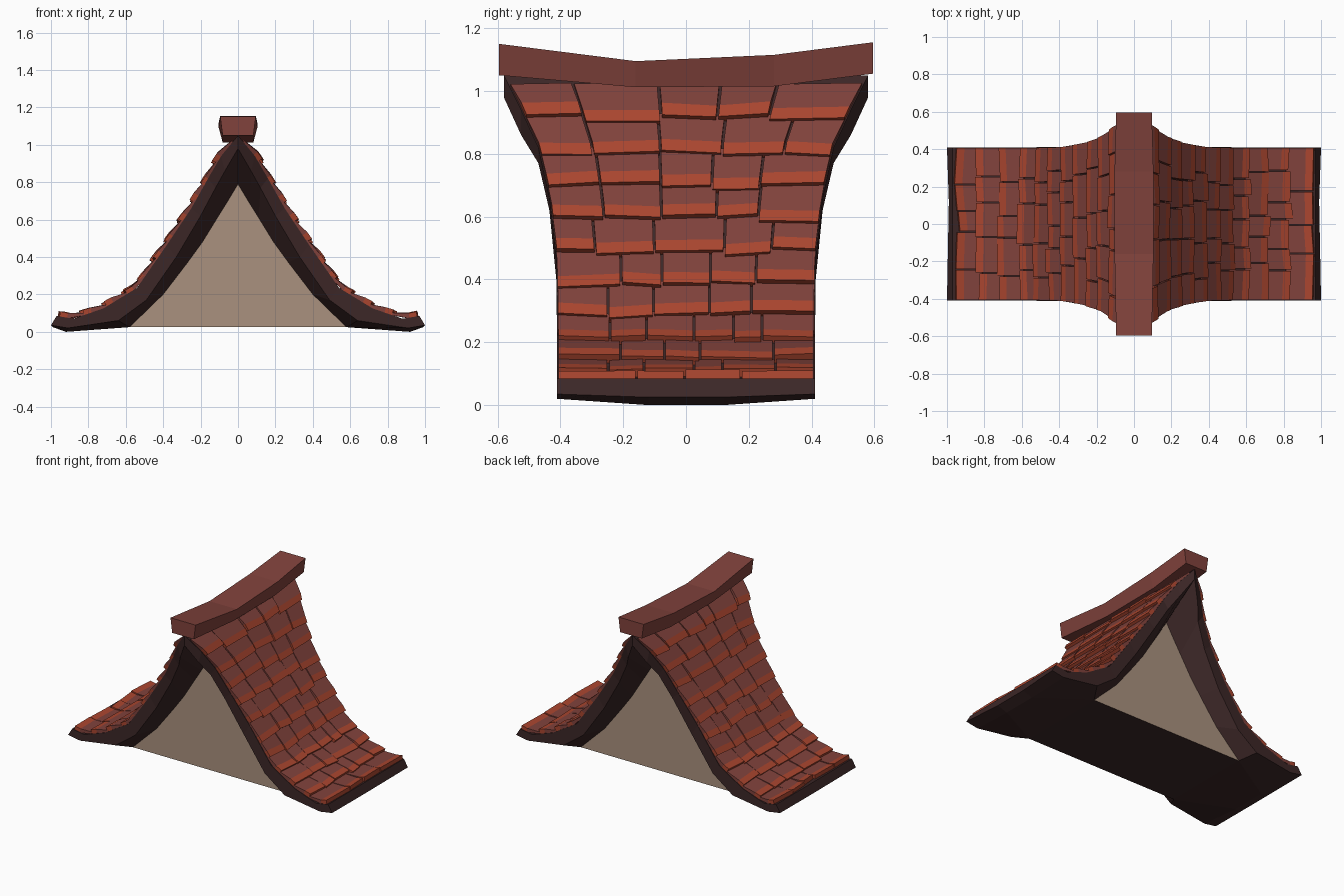
import bpy, bmesh, random
from mathutils import Vector

if "Cube" in bpy.data.objects:
    bpy.data.objects.remove(bpy.data.objects["Cube"])

random.seed(4)


def material(name, rgb):
    m = bpy.data.materials.new(name)
    m.diffuse_color = (*rgb, 1)
    m.use_nodes = True
    m.node_tree.nodes["Principled BSDF"].inputs["Base Color"].default_value = m.diffuse_color
    return m


DARK = material("dark timber", (0.045, 0.02, 0.02))
RED = material("tile red", (0.22, 0.055, 0.045))
LIP = material("tile orange lip", (0.40, 0.06, 0.028))
TAN = material("gable plaster", (0.40, 0.285, 0.21))


def make(name, bm, *mats):
    bmesh.ops.recalc_face_normals(bm, faces=bm.faces[:])
    me = bpy.data.meshes.new(name)
    bm.to_mesh(me)
    bm.free()
    for m in mats:
        me.materials.append(m)
    ob = bpy.data.objects.new(name, me)
    bpy.context.collection.objects.link(ob)
    return ob


def loft(bm, rings):
    """Skin a list of equal closed rings and cap both ends; returns side faces per segment."""
    vs = [[bm.verts.new(p) for p in r] for r in rings]
    n = len(vs[0])
    segs = [[bm.faces.new((a[i], a[(i + 1) % n], b[(i + 1) % n], b[i])) for i in range(n)]
            for a, b in zip(vs, vs[1:])]
    caps = [bm.faces.new(vs[0]), bm.faces.new(vs[-1])]
    return segs, caps


# Half profiles from ridge to eave: top (x, z, half depth), rim underside, gable line
TOP = [(0, 1.05, .58), (.09, .94, .525), (.16, .82, .47), (.25, .66, .435), (.38, .465, .413),
       (.54, .235, .41), (.72, .125, .41), (.88, .07, .41), (.97, .085, .41)]
RIM = [(0, .98), (.07, .86), (.12, .77), (.20, .62), (.33, .40),
       (.49, .17), (.64, .06), (.91, .02), (1.0, .035)]
GAB = [(0, .79), (.06, .69), (.11, .61), (.19, .48), (.27, .37),
       (.40, .20), (.58, .025), (.92, 0), (.99, .025)]
GY = 0.31

# Roof shell: thick curved slab whose rim bevels in to the gable
rings = []
for k in range(-8, 9):
    s, i = (-1 if k < 0 else 1), abs(k)
    (tx, tz, w), (rx, rz), (gx, gz) = TOP[i], RIM[i], GAB[i]
    gy = GY if i < 7 else 0.12
    rings.append([(s * tx, -w, tz), (s * tx, w, tz), (s * rx, w, rz),
                  (s * gx, gy, gz), (s * gx, -gy, gz), (s * rx, -w, rz)])
bm = bmesh.new()
loft(bm, rings)
make("roof_shell", bm, DARK)

# Gable walls: prism filling the inside of the shell, dark underneath
bm = bmesh.new()
outline = [(-x, z) for x, z in GAB[6:0:-1]] + GAB[:7]
loft(bm, [[(x, y, z) for x, z in outline] for y in (-GY, GY)])
bm.normal_update()
for f in bm.faces:
    f.material_index = 0 if abs(f.normal.y) > 0.9 else 1
make("gable_walls", bm, TAN, DARK)

# Ridge beam: sagging, tapered downwards
bm = bmesh.new()
loft(bm, [[(-t, y, hi), (t, y, hi), (b, y, lo), (-b, y, lo)] for y, hi, lo, t, b in (
    (-.595, 1.15, 1.05, .095, .082), (-.16, 1.095, 1.012, .104, .082),
    (.28, 1.115, 1.015, .104, .082), (.595, 1.155, 1.055, .095, .082))])
make("ridge_beam", bm, RED)


# Tiles laid in rows down each slope
def along(s):
    """Point, normal and half depth at distance s down the top profile."""
    for a, b in zip(TOP, TOP[1:]):
        p, q = Vector((a[0], a[1])), Vector((b[0], b[1]))
        d = (q - p).length
        if s <= d or b is TOP[-1]:
            t = (q - p) / d
            return p + t * s, Vector((-t.y, t.x)), a[2] + (b[2] - a[2]) * s / d
        s -= d


def add_tile(bm, side, s0, s1, u0, u1, lift, skew):
    rings = []
    for s, h in ((s0, .008), (s1 - .042, .02 + lift), (s1, .022 + lift)):
        rows = []
        for u, ds in ((u0, -skew), (u1, skew)):
            p, n, w = along(max(0.02, s + ds))
            for k in (-.004, h):
                q = p + n * k
                rows.append((side * q.x, u * w, q.y))
        rings.append([rows[0], rows[1], rows[3], rows[2]])
    segs, caps = loft(bm, rings)
    for f in segs[1] + [caps[1]]:
        f.material_index = 1


ROWS, START, END = 11, 0.06, 1.43
STEP = (END - START) / ROWS
for side, name in ((1, "tiles_right"), (-1, "tiles_left")):
    bm = bmesh.new()
    for r in range(ROWS):
        s0 = START + r * STEP
        n = random.choice((4, 5, 5, 6))
        cuts = [-1.0] + [-1 + 2 * (i + random.uniform(-.25, .25)) / n for i in range(1, n)] + [1.0]
        for u0, u1 in zip(cuts, cuts[1:]):
            add_tile(bm, side, s0 - .02, s0 + STEP + random.uniform(-.012, .012),
                     u0 + .008, u1 - .008, random.uniform(0, .01), random.uniform(-.006, .006))
    make(name, bm, RED, LIP)
